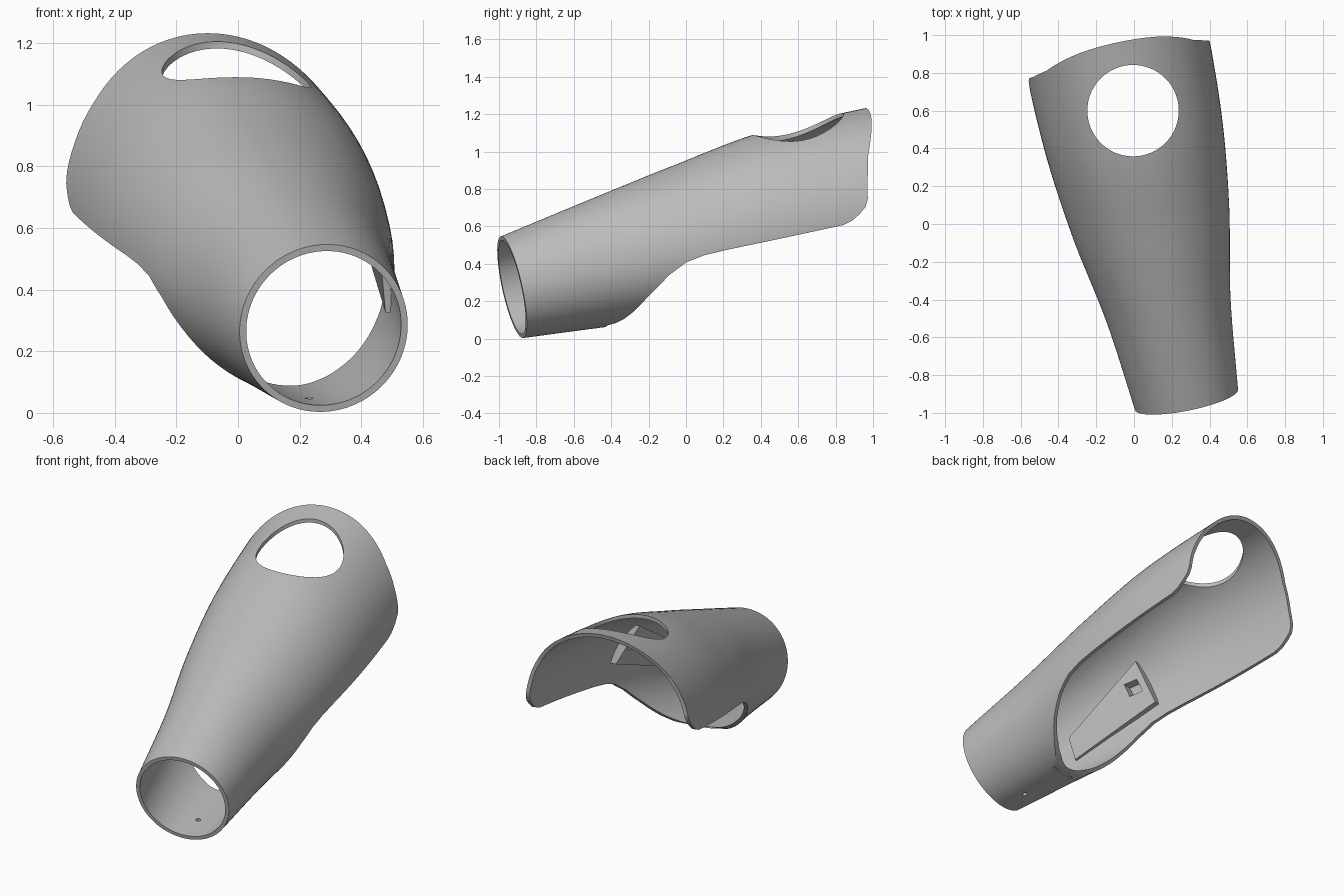
import bpy, bmesh, math
from mathutils import Vector

if "Cube" in bpy.data.objects:
    bpy.data.objects.remove(bpy.data.objects["Cube"], do_unlink=True)

# Local frame of the sleeve: axis (t), sideways (u) and upward (v)
ORIGIN = Vector((0.278, -0.93, 0.275))
AXIS = Vector((-0.2, 1, 0.22)).normalized()
SIDE = AXIS.cross(Vector((0, 0, 1))).normalized()
UP = SIDE.cross(AXIS)
WALL = 0.022
STATIONS = [0, 0.5, 1, 1.5, 2.2]
SIDE_R = [0.278, 0.335, 0.425, 0.48, 0.5]
TOP_R = [0.278, 0.366, 0.45, 0.522, 0.53]
BOTTOM_R = [0.278, 0.32, 0.37, 0.4, 0.4]

grey = bpy.data.materials.new("plain_grey")
grey.use_nodes = True
grey.diffuse_color = (0.5, 0.5, 0.5, 1)
grey.node_tree.nodes["Principled BSDF"].inputs["Base Color"].default_value = (0.5, 0.5, 0.5, 1)


def place(t, u, v):
    return ORIGIN + AXIS * t + SIDE * u + UP * v


def radius(values, t):
    """Smooth curve through the station radii."""
    i = max(k for k in range(len(STATIONS) - 1) if STATIONS[k] <= t)

    def slope(k):
        a, b = max(k - 1, 0), min(k + 1, len(STATIONS) - 1)
        return (values[b] - values[a]) / (STATIONS[b] - STATIONS[a])
    h = STATIONS[i + 1] - STATIONS[i]
    s = (t - STATIONS[i]) / h
    return ((2*s**3 - 3*s**2 + 1) * values[i] + (s**3 - 2*s**2 + s) * h * slope(i)
            + (3*s**2 - 2*s**3) * values[i + 1] + (s**3 - s**2) * h * slope(i + 1))


def section(t, inset, count=96):
    ring = []
    for k in range(count):
        a = math.tau * k / count
        tall = TOP_R if math.sin(a) >= 0 else BOTTOM_R
        ring.append(place(t, (radius(SIDE_R, t) - inset) * math.cos(a),
                          (radius(tall, t) - inset) * math.sin(a)))
    return ring


def loft(name, rings, closed=False):
    """Skin a list of rings; cap the ends, or join last to first."""
    bm = bmesh.new()
    loops = [[bm.verts.new(p) for p in ring] for ring in rings]
    n = len(loops[0])
    pairs = list(zip(loops, loops[1:])) + ([(loops[-1], loops[0])] if closed else [])
    for a, b in pairs:
        for k in range(n):
            bm.faces.new((a[k], a[(k + 1) % n], b[(k + 1) % n], b[k]))
    if not closed:
        bm.faces.new(loops[0])
        bm.faces.new(loops[-1])
    bmesh.ops.recalc_face_normals(bm, faces=bm.faces)
    mesh = bpy.data.meshes.new(name)
    bm.to_mesh(mesh)
    bm.free()
    mesh.materials.append(grey)
    ob = bpy.data.objects.new(name, mesh)
    bpy.context.collection.objects.link(ob)
    return ob


def upright_cylinder(name, x, y, r, low, high):
    return loft(name, [[Vector((x + r * math.cos(math.tau * k / 64),
                                y + r * math.sin(math.tau * k / 64), z))
                        for k in range(64)] for z in (low, high)])


def carve(ob, cutter, operation="DIFFERENCE"):
    mod = ob.modifiers.new("carve", "BOOLEAN")
    mod.object, mod.operation, mod.solver = cutter, operation, "EXACT"
    bpy.context.view_layer.objects.active = ob
    bpy.ops.object.modifier_apply(modifier=mod.name)
    bpy.data.objects.remove(cutter, do_unlink=True)


def shade(ob):
    bpy.ops.object.select_all(action="DESELECT")
    ob.select_set(True)
    bpy.context.view_layer.objects.active = ob
    bpy.ops.object.shade_smooth_by_angle(angle=math.radians(30))


# Hollow tapered sleeve
steps = [2.2 * i / 44 for i in range(45)]
sleeve = loft("sleeve", [section(t, 0) for t in steps]
              + [section(t, WALL) for t in reversed(steps)], closed=True)

# Side outline kept: slanted rear rim, rounded corner and open underside
outline = [(-0.1, 0.7), (2.13, 0.7), (2.095, 0.53), (2.06, 0.46), (1.967, 0.296),
           (1.92, 0.16), (1.9, 0.075), (1.878, 0.035), (1.838, 0.005), (1.79, -0.022),
           (1.74, -0.034), (1.1, -0.034), (0.98, -0.038), (0.88, -0.055), (0.78, -0.105),
           (0.668, -0.19), (0.58, -0.268), (0.53, -0.302), (0.49, -0.318), (0.45, -0.322),
           (0.42, -0.6), (-0.1, -0.6)]
keep = loft("outline_cutter", [[place(t, u, v + 0.02 - 0.044 * u) for t, v in outline]
                               for u in (-0.8, 0.8)])
carve(sleeve, keep, "INTERSECT")

# Round opening on top and small pin hole below the cuff
carve(sleeve, upright_cylinder("opening_cutter", -0.005, 0.6, 0.242, 0.8, 1.6))
carve(sleeve, upright_cylinder("pin_cutter", 0.23, -0.71, 0.013, -0.2, 0.2))
shade(sleeve)


# Slotted rails inside both walls
def rail_section(t, low, high, inner_low, inner_high, sign):
    pts = [(inner_low, low), (inner_high, high)]
    for k in range(5):
        v = high + (low - high) * k / 4
        tall = radius(TOP_R if v > 0 else BOTTOM_R, t)
        pts.append((radius(SIDE_R, t) * math.sqrt(1 - (v / tall) ** 2) - 0.012, v))
    return [place(t, sign * u, v) for u, v in pts]


for name, sign in (("left_rail", 1), ("right_rail", -1)):
    rail = loft(name, [rail_section(0.38, -0.03, 0.12, 0.28, 0.26, sign),
                       rail_section(0.95, 0.08, 0.32, 0.355, 0.235, sign)])
    slot = loft("slot_cutter", [[place(t, sign * u, v) for u, v in
                                 ((0.2, 0.16), (0.34, 0.16), (0.34, 0.23), (0.2, 0.23))]
                                for t in (0.83, 0.91)])
    carve(rail, slot)
    shade(rail)
